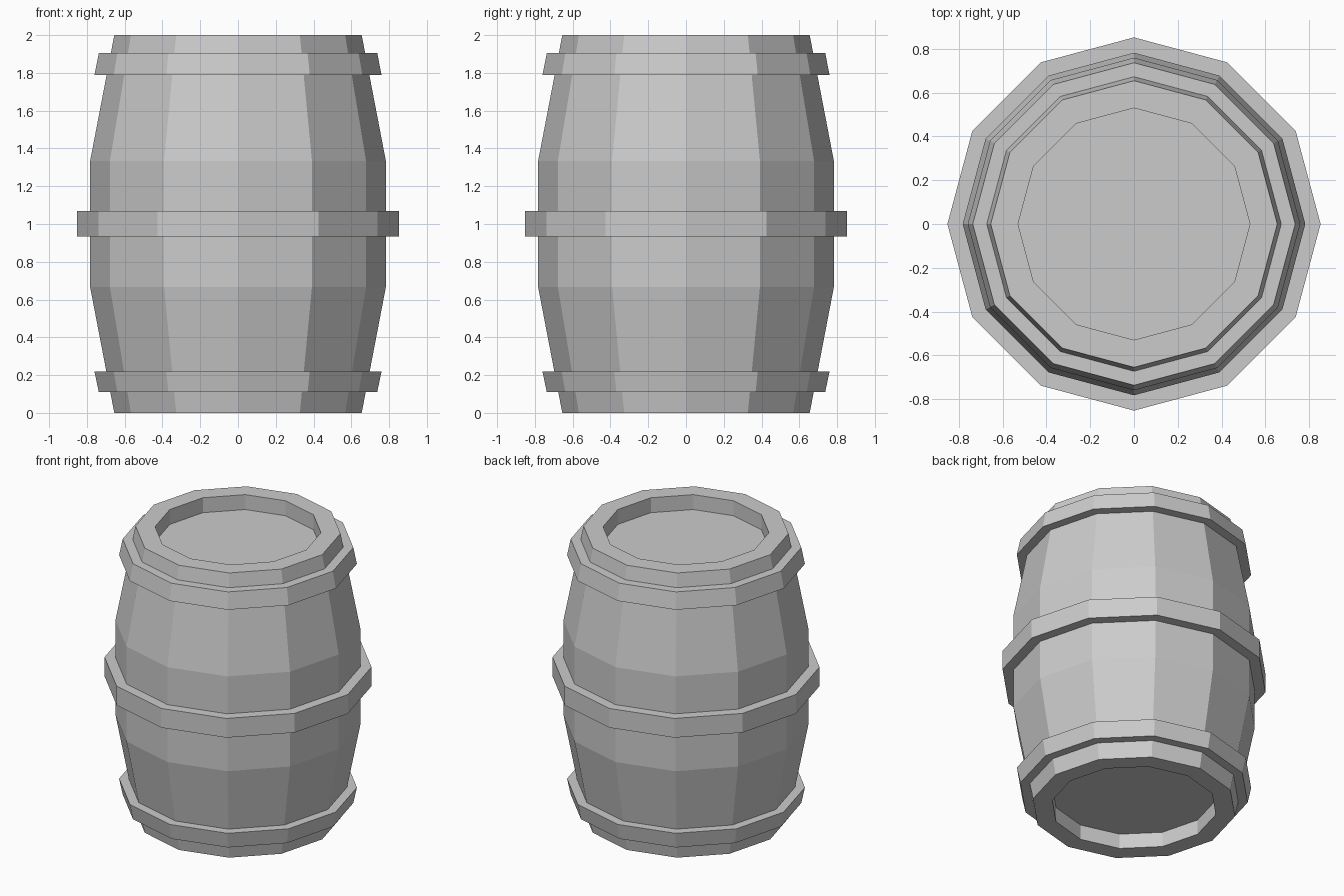
import bpy, bmesh
from math import cos, sin, tau

if "Cube" in bpy.data.objects:
    bpy.data.objects.remove(bpy.data.objects["Cube"])

SIDES = 12


def lathe(name, profile, closed=False):
    """Revolve an (r, z) profile round z; open profiles get end caps."""
    bm = bmesh.new()
    rings = [[bm.verts.new((r * cos(tau * i / SIDES), r * sin(tau * i / SIDES), z))
              for i in range(SIDES)] for r, z in profile]
    pairs = list(zip(rings, rings[1:]))
    if closed:
        pairs.append((rings[-1], rings[0]))
    else:
        bm.faces.new(rings[0])
        bm.faces.new(rings[-1])
    for a, b in pairs:
        for i in range(SIDES):
            j = (i + 1) % SIDES
            bm.faces.new((a[i], a[j], b[j], b[i]))
    bmesh.ops.recalc_face_normals(bm, faces=bm.faces)
    mesh = bpy.data.meshes.new(name)
    bm.to_mesh(mesh)
    bm.free()
    obj = bpy.data.objects.new(name, mesh)
    bpy.context.collection.objects.link(obj)
    return obj


# Barrel body with recessed bottom and lid
lathe("barrel_body", [(0.53, 0.105), (0.53, 0), (0.655, 0), (0.783, 0.667),
                      (0.783, 1.333), (0.655, 2), (0.53, 2), (0.53, 1.895)])


# Hoops: outer radius and height at lower and upper edge, running into the staves
def hoop(name, r0, z0, r1, z1, thick=0.085):
    lathe(name, [(r0, z0), (r1, z1), (r1 - thick, z1), (r0 - thick, z0)], closed=True)


hoop("bottom_hoop", 0.737, 0.11, 0.76, 0.22)
hoop("middle_hoop", 0.853, 0.935, 0.853, 1.07)
hoop("top_hoop", 0.76, 1.79, 0.737, 1.905)
